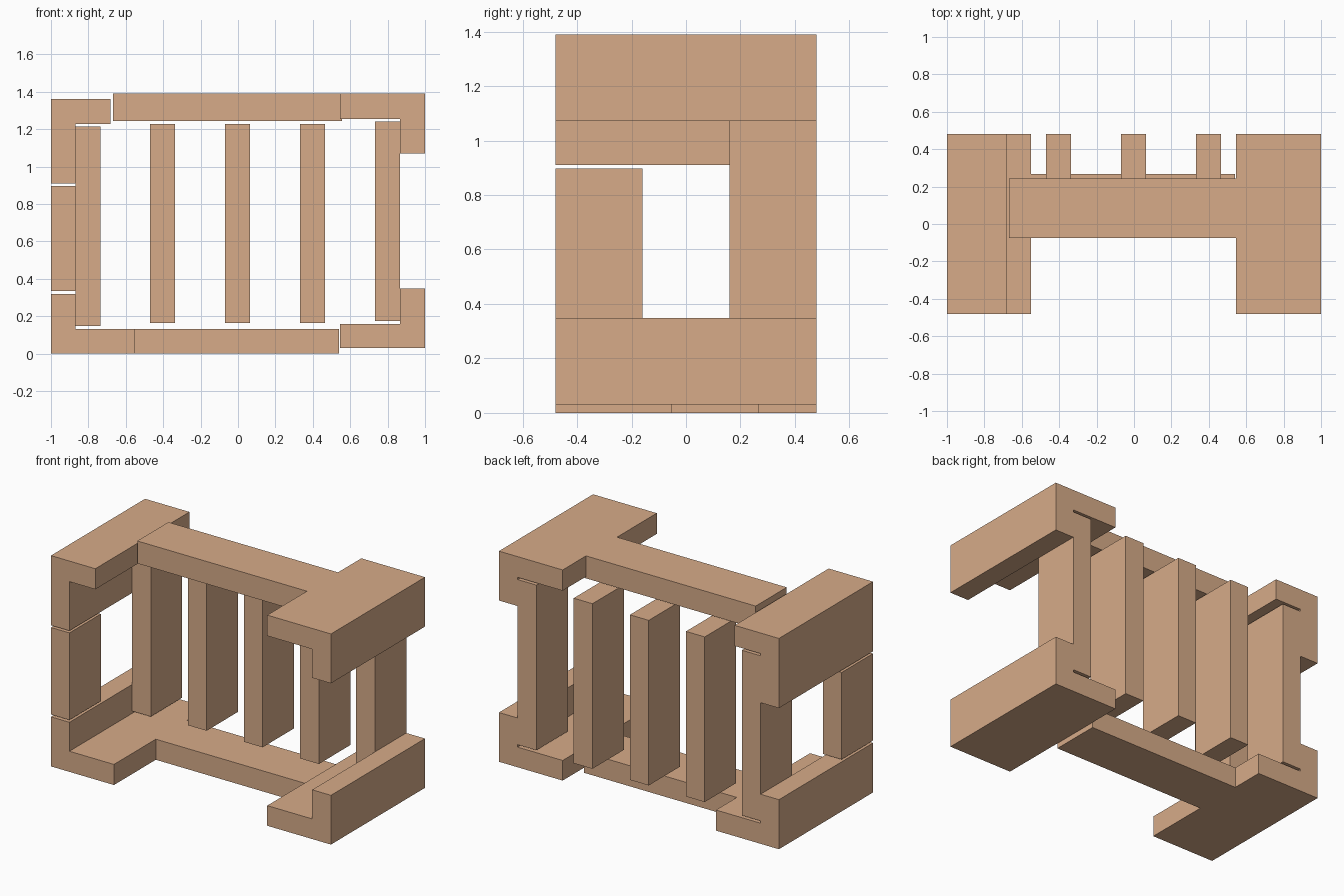
import bpy, bmesh

if "Cube" in bpy.data.objects:
    bpy.data.objects.remove(bpy.data.objects["Cube"])


def extrude_profile(name, points, y0, y1):
    """Extrude an (x, z) outline from y0 to y1."""
    bm = bmesh.new()
    face = bm.faces.new([bm.verts.new((x, y0, z)) for x, z in points])
    result = bmesh.ops.extrude_face_region(bm, geom=[face])
    verts = [v for v in result["geom"] if isinstance(v, bmesh.types.BMVert)]
    bmesh.ops.translate(bm, verts=verts, vec=(0, y1 - y0, 0))
    bmesh.ops.recalc_face_normals(bm, faces=bm.faces)
    mesh = bpy.data.meshes.new(name)
    bm.to_mesh(mesh)
    bm.free()
    obj = bpy.data.objects.new(name, mesh)
    bpy.context.collection.objects.link(obj)

    mat = bpy.data.materials.get("tan") or bpy.data.materials.new("tan")
    mat.diffuse_color = (0.68, 0.41, 0.25, 1)
    mat.use_nodes = True
    mat.node_tree.nodes["Principled BSDF"].inputs["Base Color"].default_value = mat.diffuse_color
    mesh.materials.append(mat)


def block(name, x0, x1, y0, y1, z0, z1):
    extrude_profile(name, [(x0, z0), (x1, z0), (x1, z1), (x0, z1)], y0, y1)


def corner(name, x_out, x_wall, x_in, z_out, z_plate, z_leg):
    """L-shaped corner: a flat plate plus an outer leg, full depth."""
    extrude_profile(name, [(x_out, z_out), (x_in, z_out), (x_in, z_plate),
                           (x_wall, z_plate), (x_wall, z_leg), (x_out, z_leg)],
                    -0.48, 0.48)


# four L-shaped corners
corner("bottom_left_corner", -1.0, -0.868, -0.55, 0.0, 0.133, 0.32)
corner("bottom_right_corner", 1.0, 0.866, 0.545, 0.03, 0.16, 0.348)
corner("top_left_corner", -1.0, -0.868, -0.683, 1.361, 1.228, 0.911)
corner("top_right_corner", 1.0, 0.866, 0.545, 1.39, 1.256, 1.071)

# long bars joining the corners
block("bottom_bar", -0.55, 0.541, -0.053, 0.267, 0.0, 0.133)
block("top_bar", -0.667, 0.555, -0.075, 0.242, 1.245, 1.39)

# short front post in the left wall
block("left_front_post", -1.0, -0.868, -0.48, -0.16, 0.335, 0.897)

# row of upright slats along the back
for name, x, z0, z1 in [("left_end_slat", -0.802, 0.148, 1.214),
                        ("left_slat", -0.403, 0.163, 1.229),
                        ("middle_slat", -0.003, 0.163, 1.229),
                        ("right_slat", 0.399, 0.163, 1.229),
                        ("right_end_slat", 0.799, 0.176, 1.242)]:
    block(name, x - 0.067, x + 0.067, 0.16, 0.48, z0, z1)
